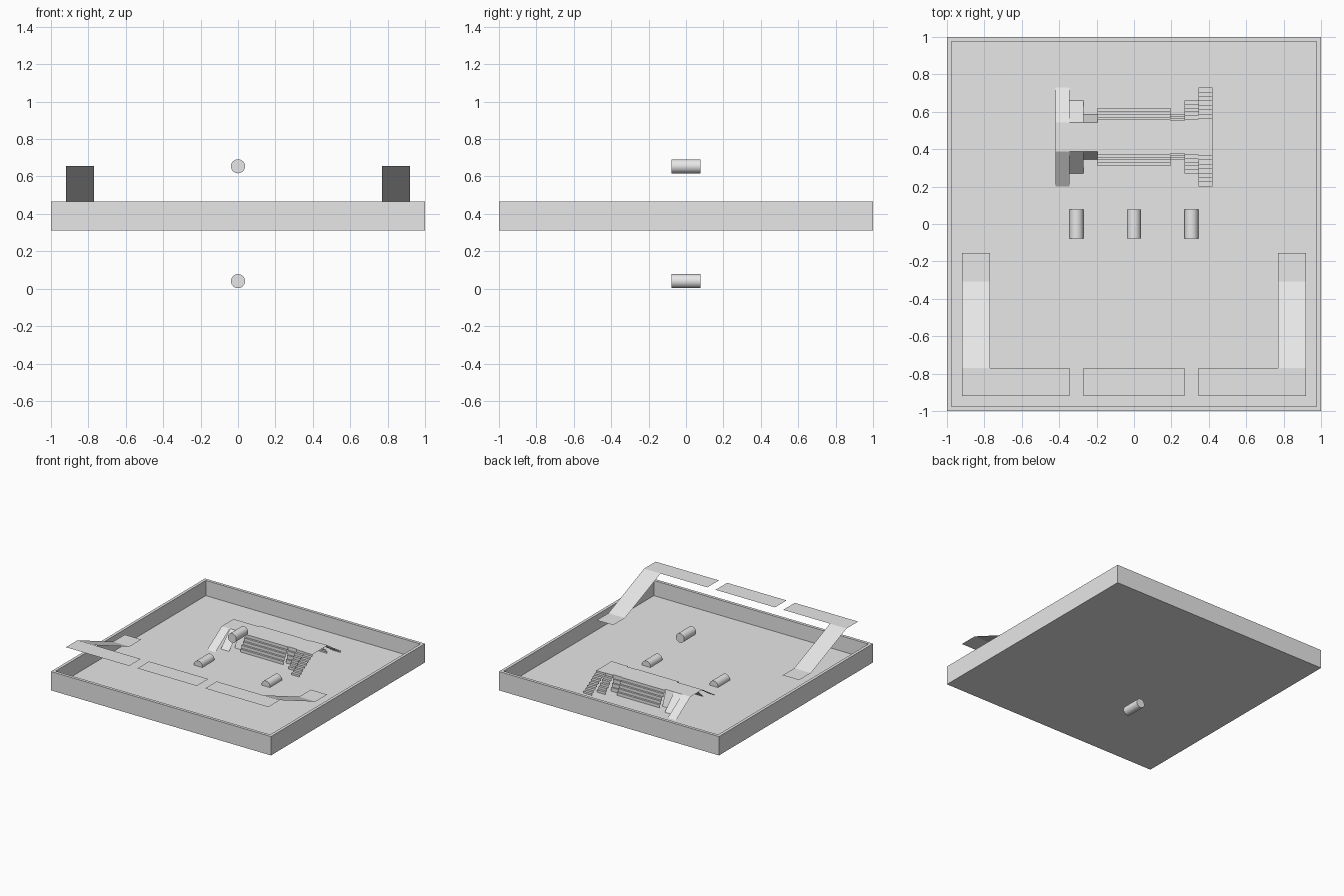
import bpy, bmesh, math

if "Cube" in bpy.data.objects:
    bpy.data.objects.remove(bpy.data.objects["Cube"])

# One light grey for everything
grey = bpy.data.materials.new("light_grey")
grey.diffuse_color = (0.8, 0.8, 0.8, 1)
grey.use_nodes = True
grey.node_tree.nodes["Principled BSDF"].inputs["Base Color"].default_value = grey.diffuse_color


def finish(bm, name):
    me = bpy.data.meshes.new(name)
    bm.to_mesh(me)
    bm.free()
    me.materials.append(grey)
    ob = bpy.data.objects.new(name, me)
    bpy.context.collection.objects.link(ob)
    return ob


def sheet(name, x0, x1, profile):
    """Thin strip: a (y, z) profile swept from x0 to x1, normals up."""
    bm = bmesh.new()
    a = [bm.verts.new((x0, y, z)) for y, z in profile]
    b = [bm.verts.new((x1, y, z)) for y, z in profile]
    for i in range(len(profile) - 1):
        bm.faces.new((a[i], b[i], b[i + 1], a[i + 1]))
    return finish(bm, name)


def stairs(y0, y1, z0, z1, n):
    """Rising stair profile from y0 to y1."""
    pts = [(y0, z0)]
    for i in range(n):
        y = y0 + (y1 - y0) * i / n
        z = z0 + (z1 - z0) * (i + 1) / n
        pts += [(y, z), (y0 + (y1 - y0) * (i + 1) / n, z)]
    return pts


FLOOR, RIM, MID = 0.34, 0.465, 0.465

# Open tray: a box whose top is inset and pushed down
bm = bmesh.new()
bmesh.ops.create_cube(bm, size=1)
for v in bm.verts:
    v.co = (v.co.x * 2, v.co.y * 2, 0.31 + (v.co.z + 0.5) * (RIM - 0.31))
top = max(bm.faces, key=lambda f: f.calc_center_median().z)
bmesh.ops.inset_region(bm, faces=[top], thickness=0.035)
well = bmesh.ops.extrude_discrete_faces(bm, faces=[top])["faces"][0]
for v in well.verts:
    v.co.z = FLOOR
finish(bm, "tray")

# Four short rollers around the centre
for i in range(4):
    a = i * math.pi / 2
    bpy.ops.mesh.primitive_cylinder_add(
        vertices=32, radius=0.0375, depth=0.155, rotation=(math.pi / 2, 0, 0),
        location=(0.307 * math.cos(a), 0, 0.3475 + 0.307 * math.sin(a)))
    ob = bpy.context.object
    ob.name = "roller_%d" % i
    ob.data.materials.append(grey)
    bpy.ops.object.shade_smooth_by_angle()

# Raised front walkway in three pieces, with a ramp down at each side
H = 0.655
sheet("walkway_middle", -0.27, 0.27, [(-0.92, H), (-0.77, H)])
for s, side in ((-1, "left"), (1, "right")):
    x = sorted((s * 0.77, s * 0.345))
    sheet("walkway_" + side, x[0], x[1], [(-0.92, H), (-0.77, H)])
    x = sorted((s * 0.77, s * 0.92))
    sheet("walkway_ramp_" + side, x[0], x[1],
          [(-0.92, H), (-0.77, H), (-0.307, RIM + .001), (-0.155, RIM + .001)])


# Small crossing in the tray: ramps on the left, stairs on the right
def crossing(name, x0, x1, rise):
    back = [(2 * MID - y, z) for y, z in reversed(rise)]
    sheet(name, x0, x1, rise + back)


TOP, EDGE = 0.462, 0.388
for i, foot in enumerate((0.20, 0.27, 0.345)):
    x = -0.42 + 0.075 * i
    crossing("small_ramp_%d" % i, x, x + 0.075, [(foot, FLOOR), (EDGE, TOP)])
    n = (8, 6, 4)[i]
    x = 0.345 - 0.075 * i
    crossing("small_stairs_%d" % i, x, x + 0.075, stairs(foot, EDGE, FLOOR, TOP, n))

# Wide stepped middle of the crossing
crossing("middle_steps", -0.195, 0.195, stairs(0.31, EDGE, FLOOR, TOP, 5))
